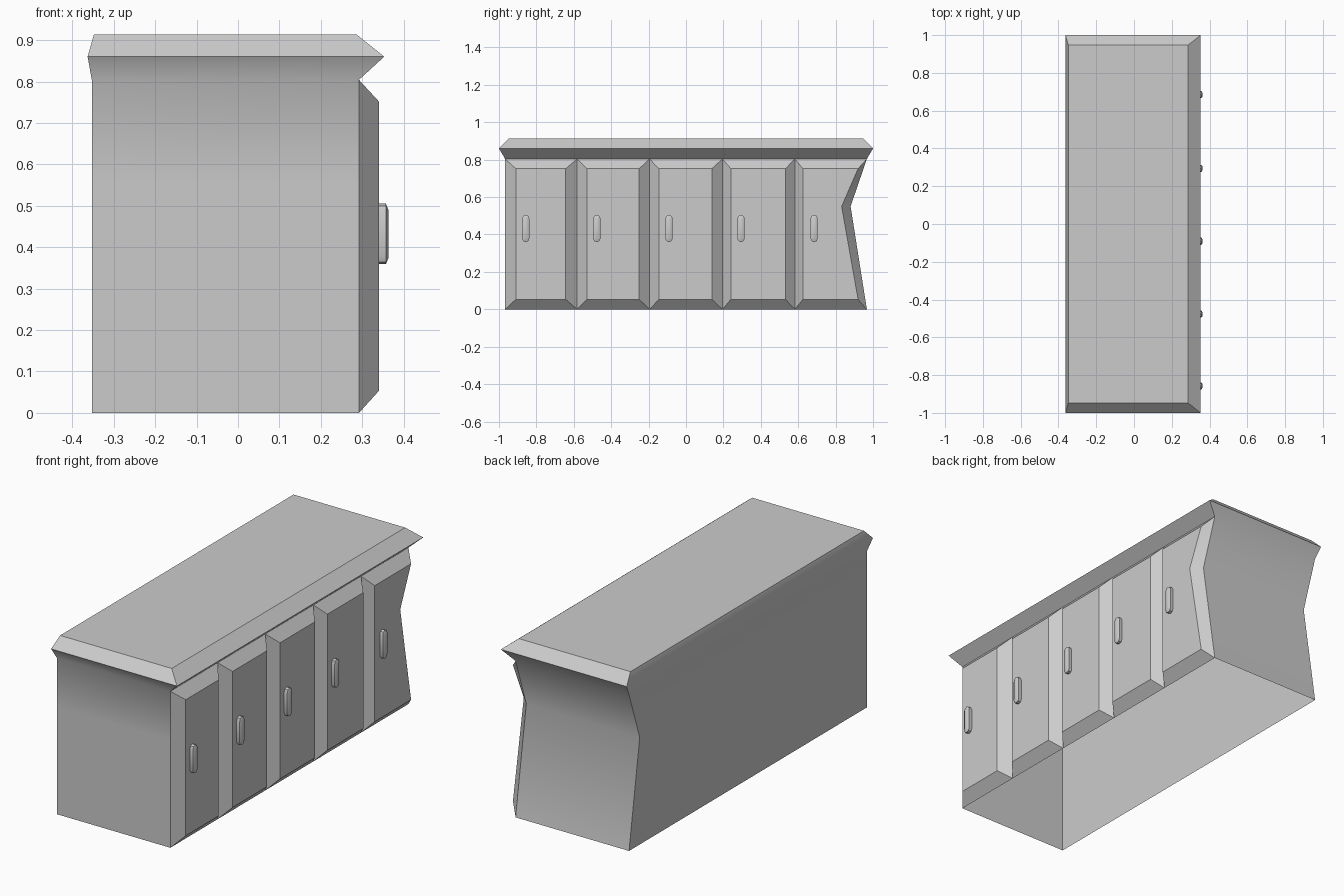
import bpy, math

if "Cube" in bpy.data.objects:
    bpy.data.objects.remove(bpy.data.objects["Cube"])

X_BACK, X_FRONT, X_DOOR = -0.353, 0.292, 0.340
Y_END, Z_TOP, Z_PINCH = 0.967, 0.804, 0.55


def loft(name, rings, skip=()):
    """Skin matching rings, capping the last; skip lists (ring, side) pairs left open."""
    n = len(rings[0])
    verts = [p for ring in rings for p in ring]
    faces = []
    for r in range(len(rings) - 1):
        for i in range(n):
            if (r, i) not in skip:
                j = (i + 1) % n
                faces.append((r * n + i, r * n + j, (r + 1) * n + j, (r + 1) * n + i))
    faces.append(tuple(range(len(verts) - n, len(verts))))
    mesh = bpy.data.meshes.new(name)
    mesh.from_pydata(verts, [], faces)
    ob = bpy.data.objects.new(name, mesh)
    bpy.context.collection.objects.link(ob)
    bpy.ops.object.select_all(action='DESELECT')
    ob.select_set(True)
    bpy.context.view_layer.objects.active = ob
    bpy.ops.object.shade_smooth_by_angle(angle=math.radians(35))
    return ob


def rect(x0, x1, y0, y1, z):
    return [(x0, y0, z), (x1, y0, z), (x1, y1, z), (x0, y1, z)]


def stadium(x, yc, zc, half_w, half_h, seg=4):
    pts = []
    for sign, start in ((1, 0), (-1, math.pi)):
        for k in range(seg + 1):
            a = start + math.pi * k / seg
            pts.append((x, yc + half_w * math.cos(a),
                        zc + sign * (half_h - half_w) + half_w * math.sin(a)))
    return pts


# Open-bottomed cabinet with pinched far end and flared countertop; doors fill the front
loft("cabinet_and_countertop", [
    rect(X_BACK, X_FRONT, -Y_END, Y_END, 0),
    rect(X_BACK, X_FRONT, -Y_END, 0.88, Z_PINCH),
    rect(X_BACK, X_FRONT, -Y_END, Y_END, Z_TOP),
    rect(-0.363, 0.353, -1, 1, 0.86),
    rect(-0.348, 0.287, -0.948, 0.948, 0.913),
], skip={(0, 1), (1, 1)})

# Doors: bevelled raised panels, each with an outer span, inner span and handle position
doors = [
    (-Y_END, -0.582, -0.91, -0.643, -0.857),
    (-0.582, -0.195, -0.53, -0.25, -0.477),
    (-0.195, 0.195, -0.145, 0.138, -0.091),
    (0.195, 0.582, 0.24, 0.532, 0.294),
    (0.582, Y_END, 0.625, 0.92, 0.685),
]
for k, (y0, y1, i0, i1, yh) in enumerate(doors, 1):
    outer = [(y0, 0), (y1, 0), (y1, Z_TOP), (y0, Z_TOP)]
    inner = [(i0, 0.053), (i1, 0.053), (i1, 0.752), (i0, 0.752)]
    if k == len(doors):  # last door follows the pinched end
        outer.insert(2, (0.88, Z_PINCH))
        inner.insert(2, (0.832, Z_PINCH))
    loft(f"door_{k}", [[(X_FRONT, y, z) for y, z in outer],
                       [(X_DOOR, y, z) for y, z in inner]])
    # Handle: rounded pull with a chamfered face
    loft(f"handle_{k}", [stadium(X_DOOR, yh, 0.432, 0.019, 0.073),
                         stadium(0.357, yh, 0.432, 0.019, 0.073),
                         stadium(0.363, yh, 0.432, 0.009, 0.058)])
